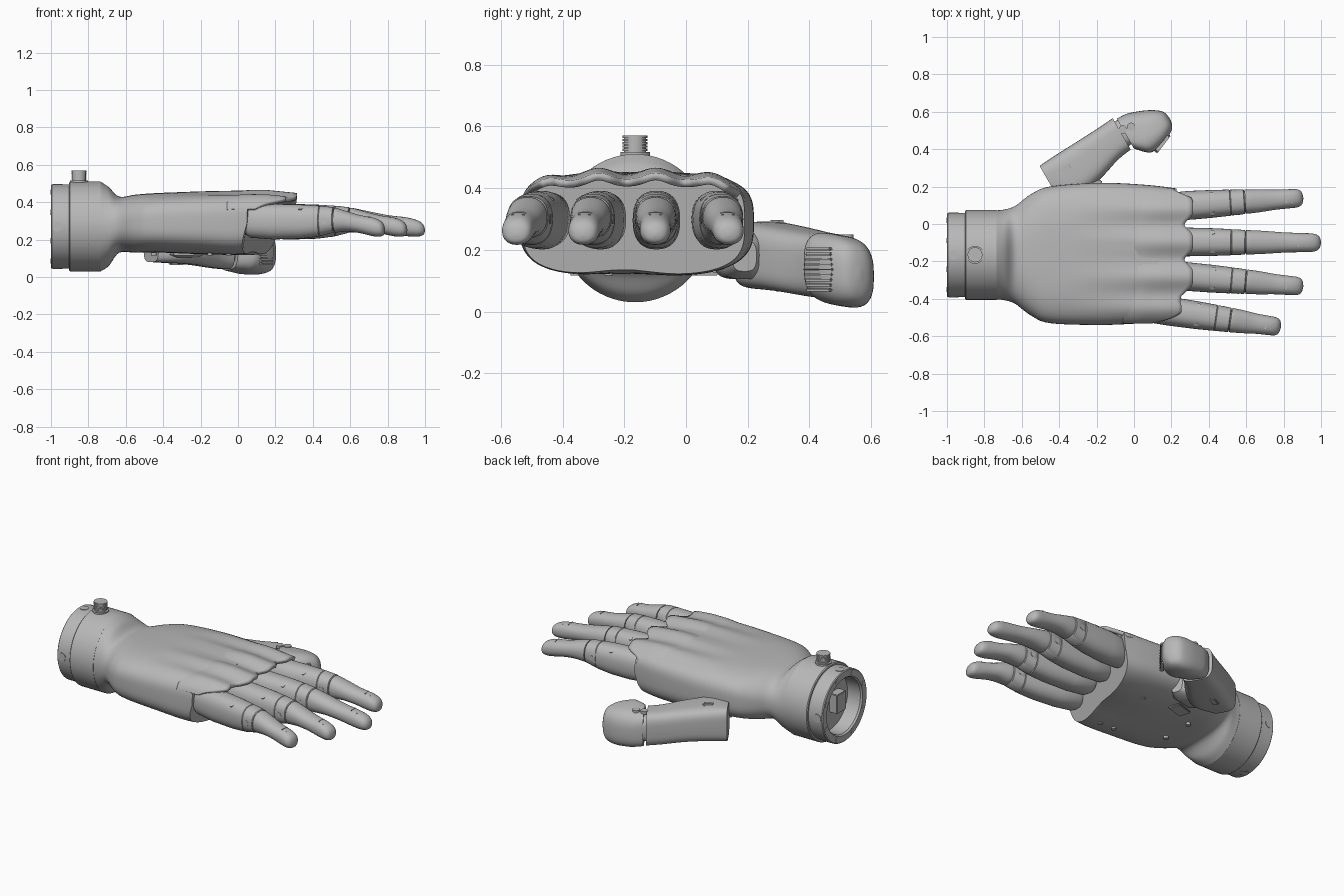
import bpy, bmesh, math
from mathutils import Vector, Matrix

old = bpy.data.objects.get("Cube")
if old:
    bpy.data.objects.remove(old, do_unlink=True)

grey = bpy.data.materials.new("satin_grey")
grey.use_nodes = True
grey.diffuse_color = (0.48, 0.48, 0.48, 1)
grey.node_tree.nodes["Principled BSDF"].inputs["Base Color"].default_value = (0.48, 0.48, 0.48, 1)


def finish(name, bm, recalc=True):
    if recalc:
        bmesh.ops.recalc_face_normals(bm, faces=bm.faces)
    me = bpy.data.meshes.new(name)
    bm.to_mesh(me)
    bm.free()
    me.materials.append(grey)
    me.shade_smooth()
    me.set_sharp_from_angle(angle=math.radians(38))
    ob = bpy.data.objects.new(name, me)
    bpy.context.collection.objects.link(ob)
    return ob


def smooth(rows, k):
    """Catmull-Rom resampling of section rows."""
    out = []
    for i in range(len(rows) - 1):
        a, b, c, d = (rows[max(0, min(len(rows) - 1, i + j))] for j in (-1, 0, 1, 2))
        for t in (j / k for j in range(k)):
            out.append(tuple(
                q + t * ((r - p) / 2 + t * (p - 2.5 * q + 2 * r - s / 2 + t * (1.5 * (q - r) + (s - p) / 2)))
                for p, q, r, s in zip(a, b, c, d)))
    return out + [rows[-1]]


def loft(name, origin, direction, rows, n=32, warp=None):
    """Rows: distance, sideways offset, height, half width, half height, squareness."""
    d = Vector((direction[0], direction[1])).normalized()
    side = Vector((-d.y, d.x))
    bm = bmesh.new()
    rings = []
    for s, c, z, w, h, p in rows:
        ring = []
        for i in range(n):
            a = 2 * math.pi * i / n
            u = math.copysign(abs(math.cos(a)) ** (2 / p), math.cos(a))
            v = math.copysign(abs(math.sin(a)) ** (2 / p), math.sin(a))
            q = Vector(origin) + d * s + side * (c + w * u)
            co = Vector((q.x, q.y, z + h * v))
            ring.append(bm.verts.new(warp(co, u, v) if warp else co))
        rings.append(ring)
    for a, b in zip(rings, rings[1:]):
        for i in range(n):
            j = (i + 1) % n
            bm.faces.new((a[i], a[j], b[j], b[i]))
    bm.faces.new(rings[0][::-1])
    bm.faces.new(rings[-1])
    return finish(name, bm)


def disc(name, pos, r, depth, axis=(0, 0, 1), n=20):
    bm = bmesh.new()
    m = Matrix.Translation(pos) @ Vector(axis).to_track_quat('Z', 'Y').to_matrix().to_4x4()
    bmesh.ops.create_cone(bm, cap_ends=True, segments=n, radius1=r, radius2=r, depth=depth, matrix=m)
    return finish(name, bm)


def box(name, pos, size, turn=0, bevel=0.004):
    bm = bmesh.new()
    m = Matrix.Translation(pos) @ Matrix.Rotation(turn, 4, 'Z') @ Matrix.Diagonal((*size, 1))
    bmesh.ops.create_cube(bm, size=1, matrix=m)
    bmesh.ops.bevel(bm, geom=bm.edges[:], offset=bevel, segments=2, affect='EDGES')
    return finish(name, bm)


# Wrist collar with hollow rear
WY, WZ = -0.165, 0.27
steps = [(-0.9, .172), (-0.99, .172), (-1, .18), (-1, .22), (-0.995, .225), (-0.903, .225),
         (-0.903, .235), (-0.898, .24), (-0.735, .24), (-0.735, .2)]
loft("wrist_collar", (0, 0), (1, 0), [(x, WY, WZ, r, r, 2) for x, r in steps], 64)
box("wrist_connector", (-0.92, -.2, WZ), (.07, .09, .12))
for i in range(8):
    a = math.pi * (i + .5) / 4
    disc("collar_bolt", (-1 + .002, WY + .2 * math.cos(a), WZ + .2 * math.sin(a)), .014, .008, (1, 0, 0))
for i in range(4):
    a = math.pi * i / 2
    out = Vector((0, math.cos(a), math.sin(a)))
    disc("collar_port", Vector((-0.965, WY, WZ)) + out * .223, .026, .008, out)

# Threaded knob on the wrist
disc("knob_core", (-0.85, WY, .53), .036, .08)
disc("knob_flange", (-0.85, WY, .51), .048, .012)
for i in range(5):
    disc("knob_thread", (-0.85, WY, .524 + i * .0105), .04, .007)

# Palm body
palm_rows = smooth([
    (-.735, WY, WZ, .238, .24, 2), (-.69, WY, WZ, .243, .21, 2.05), (-.635, WY, .28, .262, .15, 2.3),
    (-.55, WY, .285, .325, .155, 2.7), (-.45, WY, .29, .365, .158, 3.1), (-.2, -.16, .29, .38, .168, 3.3),
    (0, -.163, .288, .373, .174, 3.4), (.14, -.17, .29, .36, .172, 3.5)], 5)


def clamp(t):
    return max(0, min(1, t))


def ripple(y):
    return math.cos(2 * math.pi * (y - .09) / .187)


def dent(x, y, u):
    """Valleys between the tendons on the back of the hand."""
    return .025 * clamp((x + .35) / .5) * (1 - u ** 4) * (.5 - .5 * ripple(y))


def palm_warp(co, u, v):
    front = clamp((co.x + .2) / .34)
    co.x += front * .25 * (co.y - WY) + front ** 4 * .05 * min(0, v)
    if v > 0:
        co.z -= dent(co.x, co.y, u)
    else:
        co.z += .018 * front * (1 - u ** 4) * math.exp(-((co.y + .2) / .12) ** 2)
    return co


loft("palm", (0, 0), (1, 0), palm_rows, 128, palm_warp)


# Scalloped knuckle cover reaching over the finger roots
def cover_point(u, t):
    s, c, z, w, h, p = palm_rows[-1]
    y = c + (w + .008) * u
    edge = .315 - .045 * (.5 - .5 * ripple(y)) ** 3
    edge -= .06 * clamp((-.37 - y) / .05) + .17 * clamp((-.47 - y) / .07) ** 1.5
    edge -= .06 * clamp((y - .14) / .05)
    x = -.06 + t * (edge + .06)
    lift = .004 - .012 * (1 - clamp(t * 3))
    top = z + (h + lift) * (1 - abs(u) ** p) ** (1 / p)
    return Vector((x, y, top - dent(x, y, u) - .02 * clamp((x - .15) / .2)))


bm = bmesh.new()
NU, NT = 110, 14
grid = [[bm.verts.new(cover_point(.985 * math.sin(math.pi * (i / NU - .5)), j / NT))
         for j in range(NT + 1)] for i in range(NU + 1)]
for i in range(NU):
    for j in range(NT):
        bm.faces.new((grid[i][j], grid[i][j + 1], grid[i + 1][j + 1], grid[i + 1][j]))
cover = finish("knuckle_cover", bm, recalc=False)
solid = cover.modifiers.new("thickness", 'SOLIDIFY')
solid.thickness, solid.offset = .024, -1

# Fingers: root, tip and length of the end segment
fingers = {"index": ((.15, .09), (.905, .14), .31), "middle": ((.12, -.095), (1, -.1), .4),
           "ring": ((.1, -.265), (.905, -.335), .305), "little": ((.04, -.445), (.785, -.552), .27)}
for name, (root, tip, end) in fingers.items():
    root, tip = Vector(root), Vector(tip)
    d = tip - root
    length = d.length
    d.normalize()
    side = Vector((-d.y, d.x))
    joint = length - end

    def at(s, c, z):
        q = root + d * s + side * c
        return Vector((q.x, q.y, z))

    seam = joint - .08
    loft(name + "_base_segment", root, d, [
        (0, 0, .298, .06, .07, 2.4), (.03, 0, .298, .074, .088, 2.4), (.15, 0, .296, .077, .095, 2.4),
        (seam * .75, 0, .296, .074, .091, 2.4), (seam - .003, 0, .299, .07, .082, 2.4),
        (seam, 0, .3, .067, .078, 2.4), (seam + .003, 0, .3, .069, .081, 2.4),
        (joint - .008, 0, .305, .066, .068, 2.4), (joint - .004, 0, .305, .062, .063, 2.4)], 36)
    loft(name + "_joint", root, d, [(joint - .02, 0, .305, .057, .057, 2), (joint + .02, 0, .305, .057, .057, 2)])
    shape = [(0, .304, .062, .062), (.02, .304, .065, .066), (.25, .297, .061, .054), (.5, .283, .054, .048),
             (.75, .269, .051, .05), (.88, .261, .049, .045), (.95, .256, .041, .036),
             (.985, .252, .026, .023), (1, .25, .004, .004)]
    loft(name + "_end_segment", root, d,
         smooth([(joint + t * end, 0, z, w, h, 2.2) for t, z, w, h in shape], 3), 36)
    # Screws, side pins and nail marks
    for c in (-.048, .048):
        disc(name + "_screw", at(joint - .18, c, .363), .013, .016, (side.x * c * 14, side.y * c * 14, 1))
        disc(name + "_side_pin", at(joint - .05, c * 1.36, .3), .016, .006, (side.x, side.y, 0))
    for k in (0, 1):
        box(name + "_nail_mark", at(joint + end * (.7 + .1 * k), 0, .319 - .009 * k), (.007, .045, .007),
            math.atan2(d.y, d.x), .002)


# Thumb: boxy lower segment, hinge and broad leaning tip
def lean(co, u, v):
    co.z -= .16 * (co.y - .51)
    return co


t_dir = Vector((.41, .235)).normalized()
loft("thumb_base_segment", (-.47, .25), t_dir, smooth([
    (0, -.01, .185, .08, .105, 4), (.1, -.045, .182, .122, .108, 4), (.24, -.035, .17, .118, .105, 3.8),
    (.38, -.01, .152, .1, .104, 3.6), (.466, 0, .145, .097, .104, 3.6)], 4), 48)
loft("thumb_hinge", (-.07, .48), t_dir, [(-.02, 0, .14, .075, .08, 3), (.06, 0, .14, .075, .08, 3)])
loft("thumb_tip", (-.05, .49), t_dir, smooth([
    (0, -.008, .137, .092, .103, 3.4), (.04, -.03, .135, .113, .11, 3.2), (.08, -.045, .132, .12, .115, 3),
    (.16, -.053, .13, .097, .112, 2.8), (.215, -.055, .13, .066, .094, 2.6),
    (.238, -.056, .13, .04, .06, 2.4), (.246, -.056, .13, .006, .01, 2)], 4), 48, lean)
loft("thumb_mount", (-.36, .15), (1, .2), [
    (0, 0, .18, .06, .06, 3), (.03, .01, .18, .08, .075, 3), (.15, .01, .18, .08, .075, 3),
    (.2, 0, .18, .04, .05, 3)])
for i in range(9):
    box("thumb_grip_rib", (.151, .432, .07 + i * .0165), (.12 - .005 * abs(i - 4), .024, .01), math.radians(53), .004)
box("thumb_slot_plate", (-.365, .295, .286), (.07, .034, .022), .52, .008)
box("thumb_lower_plate", (-.33, .32, .074), (.08, .04, .018), .52, .006)
for x, y in ((-.06, .505), (-.015, .52)):
    disc("thumb_screw", (x, y, .241), .022, .018)

# Small fixings on the underside of the palm
for x, y in ((-.45, -.25), (-.45, -.05), (-.15, -.36), (-.05, .02), (-.05, -.36)):
    disc("palm_screw", (x, y, .124), .014, .016)
box("palm_plate", (-.3, .05, .122), (.12, .08, .012), .3)
